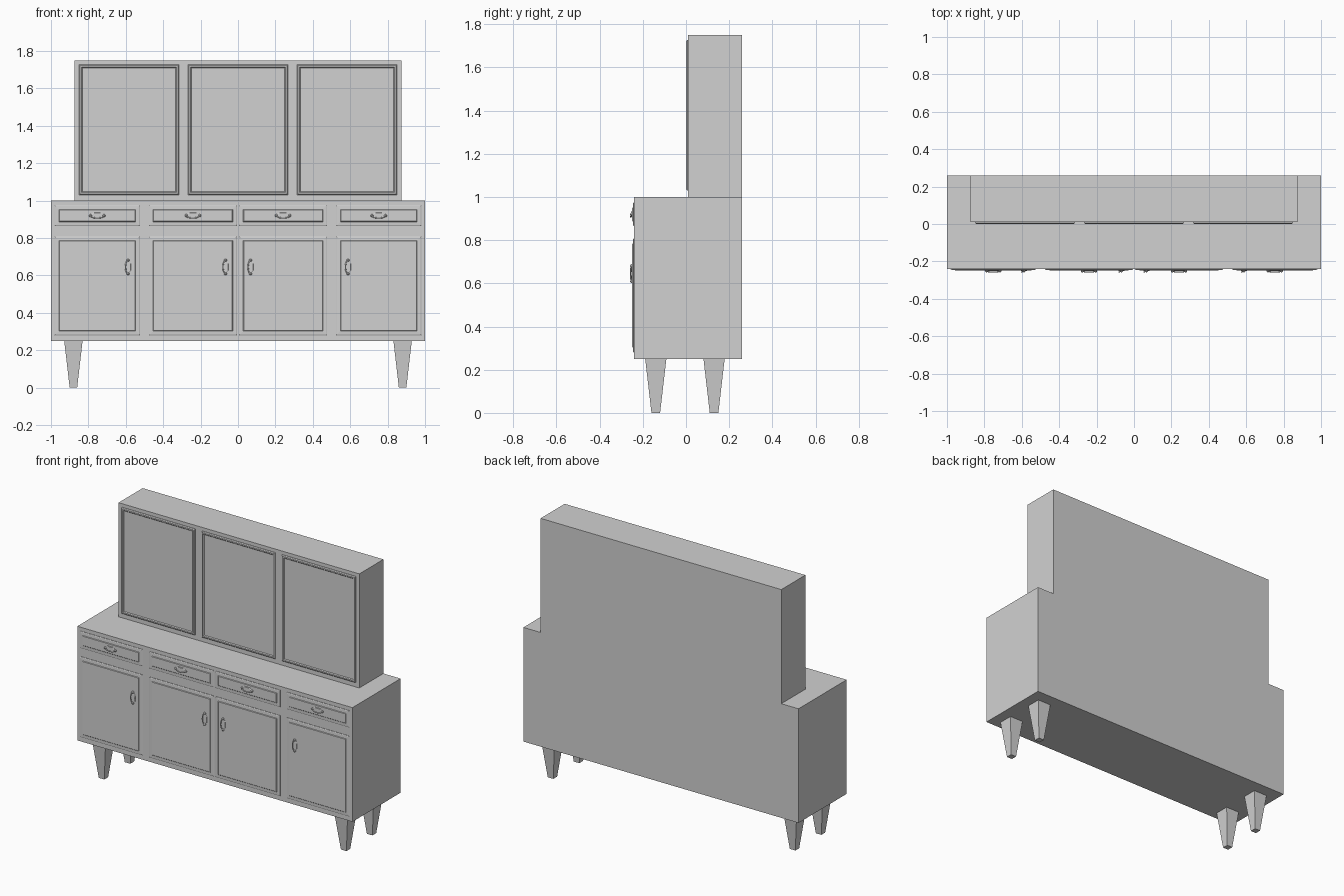
import bpy, bmesh
from math import sin, cos, pi
from mathutils import Vector, Matrix

cube = bpy.data.objects.get("Cube")
if cube:
    bpy.data.objects.remove(cube, do_unlink=True)

grey = bpy.data.materials.new("light_grey")
grey.use_nodes = True
colour = (0.64, 0.64, 0.64, 1)
grey.diffuse_color = colour
grey.node_tree.nodes["Principled BSDF"].inputs["Base Color"].default_value = colour


def finish(name, bm):
    bmesh.ops.recalc_face_normals(bm, faces=bm.faces)
    mesh = bpy.data.meshes.new(name)
    bm.to_mesh(mesh)
    bm.free()
    mesh.materials.append(grey)
    obj = bpy.data.objects.new(name, mesh)
    bpy.context.collection.objects.link(obj)
    return obj


def loft(name, rings):
    """Closed solid through rings of points."""
    bm = bmesh.new()
    loops = [[bm.verts.new(p) for p in ring] for ring in rings]
    n = len(loops[0])
    for a, b in zip(loops, loops[1:]):
        for i in range(n):
            j = (i + 1) % n
            bm.faces.new((a[i], a[j], b[j], b[i]))
    bm.faces.new(loops[0])
    bm.faces.new(loops[-1])
    return finish(name, bm)


def flat_rect(x0, x1, y0, y1, z):
    return [(x0, y0, z), (x1, y0, z), (x1, y1, z), (x0, y1, z)]


def box(name, x0, x1, y0, y1, z0, z1):
    return loft(name, [flat_rect(x0, x1, y0, y1, z) for z in (z0, z1)])


def panel(name, x0, x1, z0, z1, y, steps):
    """Moulded front: steps are (inset, projection) pairs."""
    rings = []
    for inset, out in steps:
        a, b, c, d = x0 + inset, x1 - inset, z0 + inset, z1 - inset
        rings.append([(a, y - out, c), (b, y - out, c),
                      (b, y - out, d), (a, y - out, d)])
    return loft(name, rings)


def handle(name, x, y, z, upright):
    """Oval plate, two posts and a bowed pull."""
    turn = Matrix.Rotation(pi / 2 if upright else 0, 4, 'Y')
    place = Matrix.Translation((x, y, z)) @ turn
    plate = []
    for size, out in ((1, 0), (1, 0.002), (0.85, 0.004)):
        ring = []
        for i in range(24):
            a = 2 * pi * i / 24
            r = size * (1 + 0.1 * cos(6 * a))
            ring.append(place @ Vector((0.036 * r * cos(a), -out, 0.017 * r * sin(a))))
        plate.append(ring)
    loft(name + "_plate", plate)

    bm = bmesh.new()
    for side in (-1, 1):
        bmesh.ops.create_icosphere(bm, subdivisions=2, radius=0.008,
            matrix=place @ Matrix.Translation((side * 0.036, -0.003, 0)))
    finish(name + "_posts", bm)

    pull = []
    for i in range(13):
        t = pi * i / 12
        centre = Vector((-0.036 * cos(t), -0.003 - 0.006 * sin(t), -0.013 * sin(t)))
        along = Vector((0.036 * sin(t), 0, -0.013 * cos(t))).normalized()
        across = along.cross(Vector((0, 1, 0)))
        pull.append([place @ (centre + 0.0032 * (cos(a) * across + sin(a) * Vector((0, 1, 0))))
                     for a in (2 * pi * k / 8 for k in range(8))])
    loft(name + "_pull", pull)


# Carcasses
FRONT = -0.24
box("lower_cabinet", -1, 1, FRONT, 0.26, 0.25, 1.0)
box("upper_cabinet", -0.875, 0.875, 0.01, 0.26, 1.0, 1.75)

# Tapered square legs
for x, side in ((0.88, "left"), (-0.88, "right")):
    for y, end in ((-0.14, "front"), (0.13, "back")):
        loft(f"{end}_{side}_leg",
             [flat_rect(x - h, x + h, y - h, y + h, z) for h, z in ((0.02, 0), (0.049, 0.25))])

# Drawers and doors with bevelled raised fields
raised = [(0, 0), (0, 0.003), (0.004, 0.005), (0.022, 0.006), (0.025, 0.009)]
bays = [(-0.98, -0.525, -0.588), (-0.476, -0.006, -0.067),
        (0.006, 0.476, 0.067), (0.525, 0.98, 0.588)]
for i, (x0, x1, grip) in enumerate(bays, 1):
    panel(f"drawer_{i}", x0, x1, 0.865, 0.975, FRONT, raised)
    panel(f"lower_door_{i}", x0, x1, 0.28, 0.808, FRONT, raised)
    handle(f"drawer_handle_{i}", (x0 + x1) / 2, FRONT - 0.008, 0.92, False)
    handle(f"door_handle_{i}", grip, FRONT - 0.008, 0.645, True)

# Framed upper doors
framed = [(0, 0), (0, 0.004), (0.005, 0.009), (0.013, 0.009), (0.018, 0.004)]
for i, x in enumerate((-0.583, 0, 0.583), 1):
    panel(f"upper_door_{i}", x - 0.267, x + 0.267, 1.03, 1.727, 0.01, framed)
